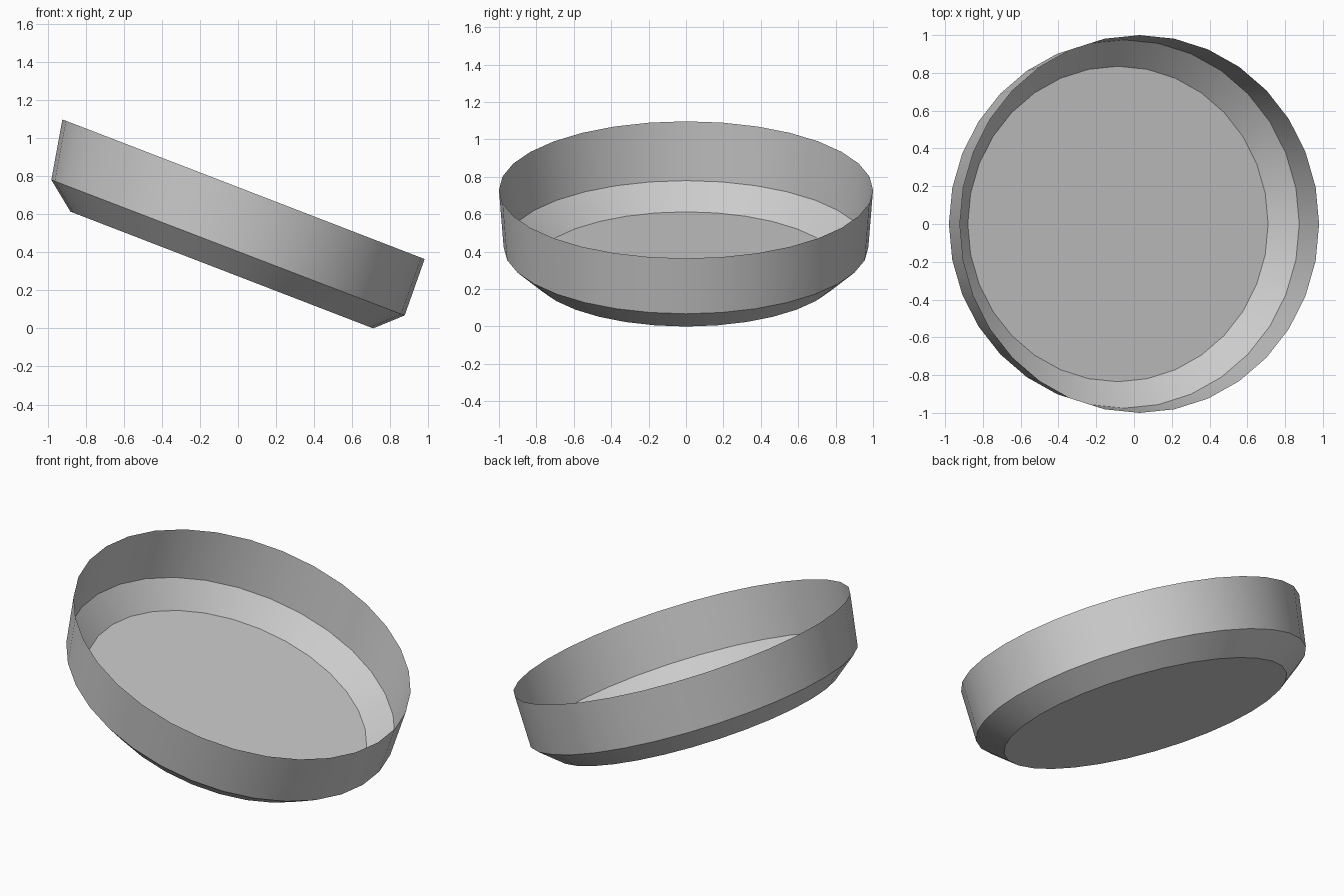
import bpy, bmesh, math

if "Cube" in bpy.data.objects:
    bpy.data.objects.remove(bpy.data.objects["Cube"])

SIDES = 32

# Tilted rings, floor to rim: left end (x, z), right end (x, z), half width in y
RINGS = [
    ((-0.88, 0.613), (0.71, 0.0), 0.835),    # floor edge
    ((-0.98, 0.78), (0.875, 0.068), 0.975),  # fold between bevel and wall
    ((-0.922, 1.097), (0.98, 0.364), 1.0),   # open rim
]


def add_ring(bm, left, right, half_width):
    cx, cz = (left[0] + right[0]) / 2, (left[1] + right[1]) / 2
    dx, dz = (right[0] - left[0]) / 2, (right[1] - left[1]) / 2
    angles = [math.tau * i / SIDES for i in range(SIDES)]
    return [bm.verts.new((cx + dx * math.cos(a), half_width * math.sin(a), cz + dz * math.cos(a)))
            for a in angles]


# Thin open dish: floor, bevelled base and upright wall
bm = bmesh.new()
rings = [add_ring(bm, *r) for r in RINGS]
bm.faces.new(rings[0][::-1])
for low, high in zip(rings, rings[1:]):
    for i in range(SIDES):
        j = (i + 1) % SIDES
        bm.faces.new((low[i], low[j], high[j], high[i]))

mesh = bpy.data.meshes.new("tilted_dish")
bm.to_mesh(mesh)
bm.free()
dish = bpy.data.objects.new("tilted_dish", mesh)
bpy.context.collection.objects.link(dish)

# Smooth round the wall, sharp at the folds
bpy.context.view_layer.objects.active = dish
dish.select_set(True)
bpy.ops.object.shade_smooth_by_angle(angle=math.radians(30))
